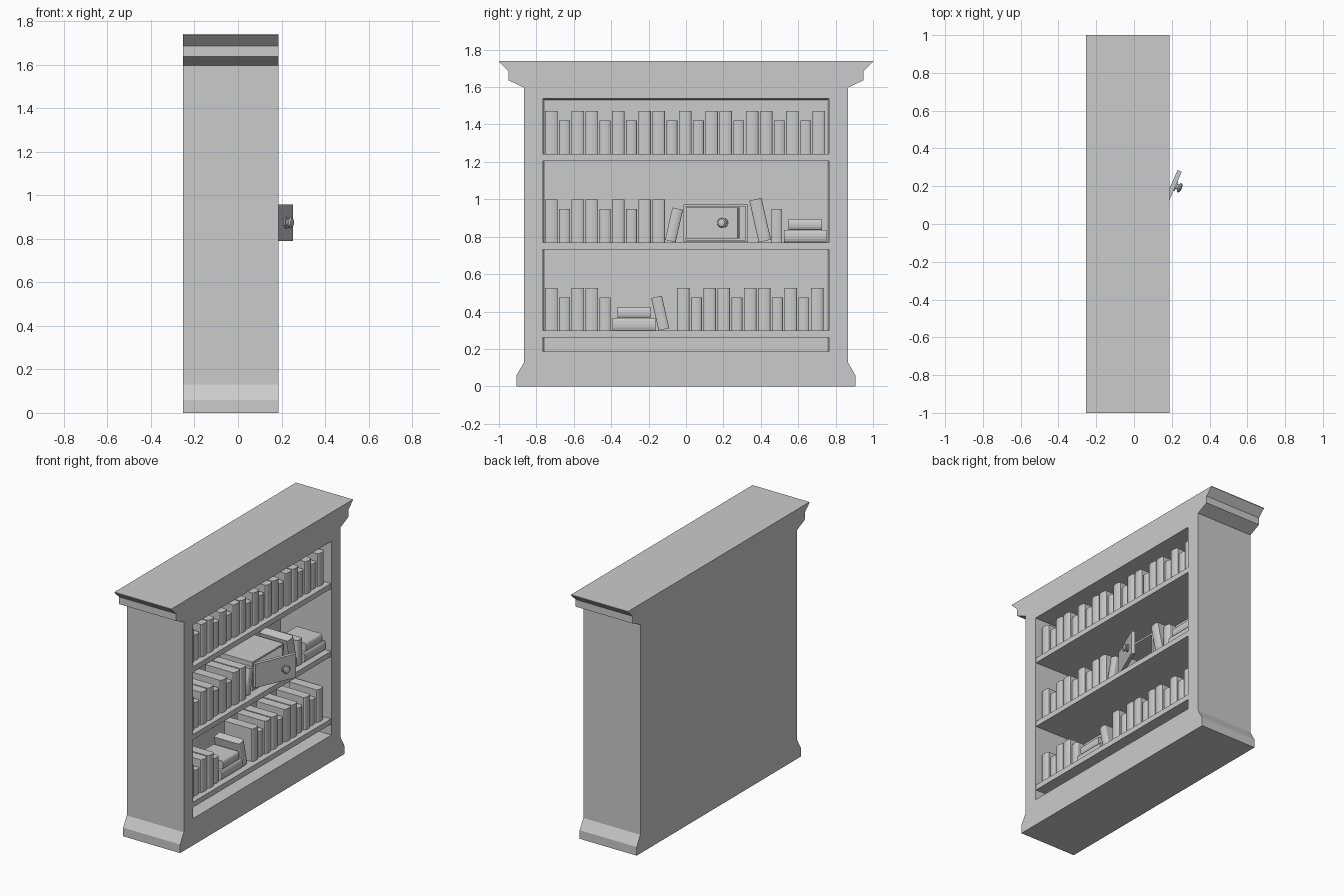
import bpy, bmesh, math
from mathutils import Vector

if "Cube" in bpy.data.objects:
    bpy.data.objects.remove(bpy.data.objects["Cube"])

FRONT, BACK = 0.187, -0.253


def finish(bm, name, loc=(0, 0, 0), rot=(0, 0, 0)):
    bmesh.ops.recalc_face_normals(bm, faces=bm.faces[:])
    me = bpy.data.meshes.new(name)
    bm.to_mesh(me)
    bm.free()
    ob = bpy.data.objects.new(name, me)
    bpy.context.collection.objects.link(ob)
    ob.location, ob.rotation_euler = loc, rot
    return ob


def box_bm(lo, hi):
    bm = bmesh.new()
    bmesh.ops.create_cube(bm, size=1)
    for v in bm.verts:
        v.co = Vector([lo[i] + (hi[i] - lo[i]) * (v.co[i] + 0.5) for i in range(3)])
    return bm


def prism_bm(points, move):
    bm = bmesh.new()
    face = bm.faces.new([bm.verts.new(p) for p in points])
    ext = bmesh.ops.extrude_face_region(bm, geom=[face])["geom"]
    bmesh.ops.translate(bm, vec=move, verts=[v for v in ext if isinstance(v, bmesh.types.BMVert)])
    if not face.is_valid or len(bm.faces) < len(points) + 2:
        bm.faces.new([v for v in bm.verts][:len(points)])
    return bm


# Case: moulded outline swept from back to front
half = [(0.905, 0), (0.905, 0.06), (0.865, 0.13), (0.865, 1.597), (0.95, 1.637),
        (0.95, 1.687), (1.0, 1.735), (1.0, 1.74)]
outline = half + [(-y, z) for y, z in reversed(half)]
case = finish(prism_bm([(BACK, y, z) for y, z in outline], (FRONT - BACK, 0, 0)), "bookcase_case")

# Slightly tapered opening cut into the case
bm = box_bm((-0.2, -0.767, 0.187), (0.3, 0.767, 1.54))
for v in bm.verts:
    if v.co.x < 0:
        v.co.y *= 0.985
        v.co.z += -0.008 if v.co.z > 1 else 0
cutter = finish(bm, "opening_cutter")
cutter.hide_render = True
cutter.hide_set(True)
cut = case.modifiers.new("opening", "BOOLEAN")
cut.operation, cut.solver, cut.object = "DIFFERENCE", "EXACT", cutter

# Shelves
SHELVES = [0.298, 0.77, 1.243]
for z in SHELVES:
    finish(box_bm((-0.21, -0.766, z - 0.037), (FRONT - 0.004, 0.766, z)), "shelf")

# Books: (width, height, depth) with a rounded spine facing the front
SIZE = {"T": (0.067, 0.228, 0.21), "S": (0.058, 0.178, 0.185)}


def book_mesh(kind):
    w, h, d = SIZE[kind]
    spine = [(0.012 * math.cos(a), w / 2 * math.sin(a), 0)
             for a in (math.pi * (i / 6 - 0.5) for i in range(7))]
    pts = spine + [(-d, w / 2, 0), (-d, -w / 2, 0)]
    ob = finish(prism_bm(pts, (0, 0, h)), "book_" + kind)
    me = ob.data
    bpy.data.objects.remove(ob)
    return me


MESH = {k: book_mesh(k) for k in SIZE}
SPINE_X = {"T": 0.138, "S": 0.13}


def book(kind, y, z, angle=0.0, name="book"):
    ob = bpy.data.objects.new(name, MESH[kind])
    ob.location = (SPINE_X[kind], y, z)
    ob.rotation_euler.x = angle
    bpy.context.collection.objects.link(ob)


def row(kinds, start, z):
    y = start
    for k in kinds:
        w = SIZE[k][0]
        book(k, y + w / 2, z, name="standing_book")
        y += w + 0.0081


def leaning(kind, edge, z, side):
    # edge = outermost foot position, side = direction the top leans (+1 / -1)
    a, w = 0.222, SIZE[kind][0]
    book(kind, edge + side * w / 2 * math.cos(a), z + w / 2 * math.sin(a), -side * a, "leaning_book")


def stack(y, z):
    for k in "TS":
        w, h, _ = SIZE[k]
        book(k, y + h / 2, z + w / 2, math.pi / 2, "lying_book")
        z += w


LEFT, RIGHT = "TSTTSTSTTS", "TSTTSTTSTST"
row(LEFT + RIGHT, -0.753, SHELVES[2])          # top shelf
row(LEFT[:9], -0.753, SHELVES[1])              # middle shelf
leaning("S", -0.112, SHELVES[1], 1)
leaning("T", 0.454, SHELVES[1], -1)
row("S", 0.456, SHELVES[1])
stack(0.638, SHELVES[1])
row(LEFT[:5], -0.753, SHELVES[0])              # bottom shelf
stack(-0.278, SHELVES[0])
leaning("S", -0.09, SHELVES[0], -1)
row(RIGHT, -0.048, SHELVES[0])

# Safe: hollow box open at the front
bm = box_bm((-0.13, -0.013, 0.771), (0.12, 0.332, 0.973))
bm.faces.ensure_lookup_table()
mouth = max(bm.faces, key=lambda f: f.calc_center_median().x)
bmesh.ops.inset_region(bm, faces=[mouth], thickness=0.018)
inner = bmesh.ops.extrude_face_region(bm, geom=[mouth])["geom"]
bmesh.ops.translate(bm, vec=(-0.225, 0, 0), verts=[v for v in inner if isinstance(v, bmesh.types.BMVert)])
if mouth.is_valid:
    bmesh.ops.delete(bm, geom=[mouth], context="FACES_ONLY")
finish(bm, "safe_body")

# Safe door swung ajar on its left hinge
hinge, swing = (0.122, 0.006, 0.874), (0, 0, -math.radians(23.5))
finish(box_bm((-0.012, 0, -0.083), (0.012, 0.3, 0.083)), "safe_door", hinge, swing)

# Door knob: lathe-like stack of rings along the door normal
knob = [(0.012, 0.026), (0.018, 0.026), (0.018, 0.014), (0.026, 0.014),
        (0.031, 0.025), (0.037, 0.026), (0.044, 0.02), (0.047, 0.008)]
bm = bmesh.new()
N = 16
rings = [[bm.verts.new((x, 0.218 + r * math.cos(2 * math.pi * i / N), r * math.sin(2 * math.pi * i / N)))
          for i in range(N)] for x, r in knob]
for a, b in zip(rings, rings[1:]):
    for i in range(N):
        bm.faces.new((a[i], a[(i + 1) % N], b[(i + 1) % N], b[i]))
bm.faces.new(rings[0])
bm.faces.new(rings[-1])
finish(bm, "door_knob", hinge, swing)
